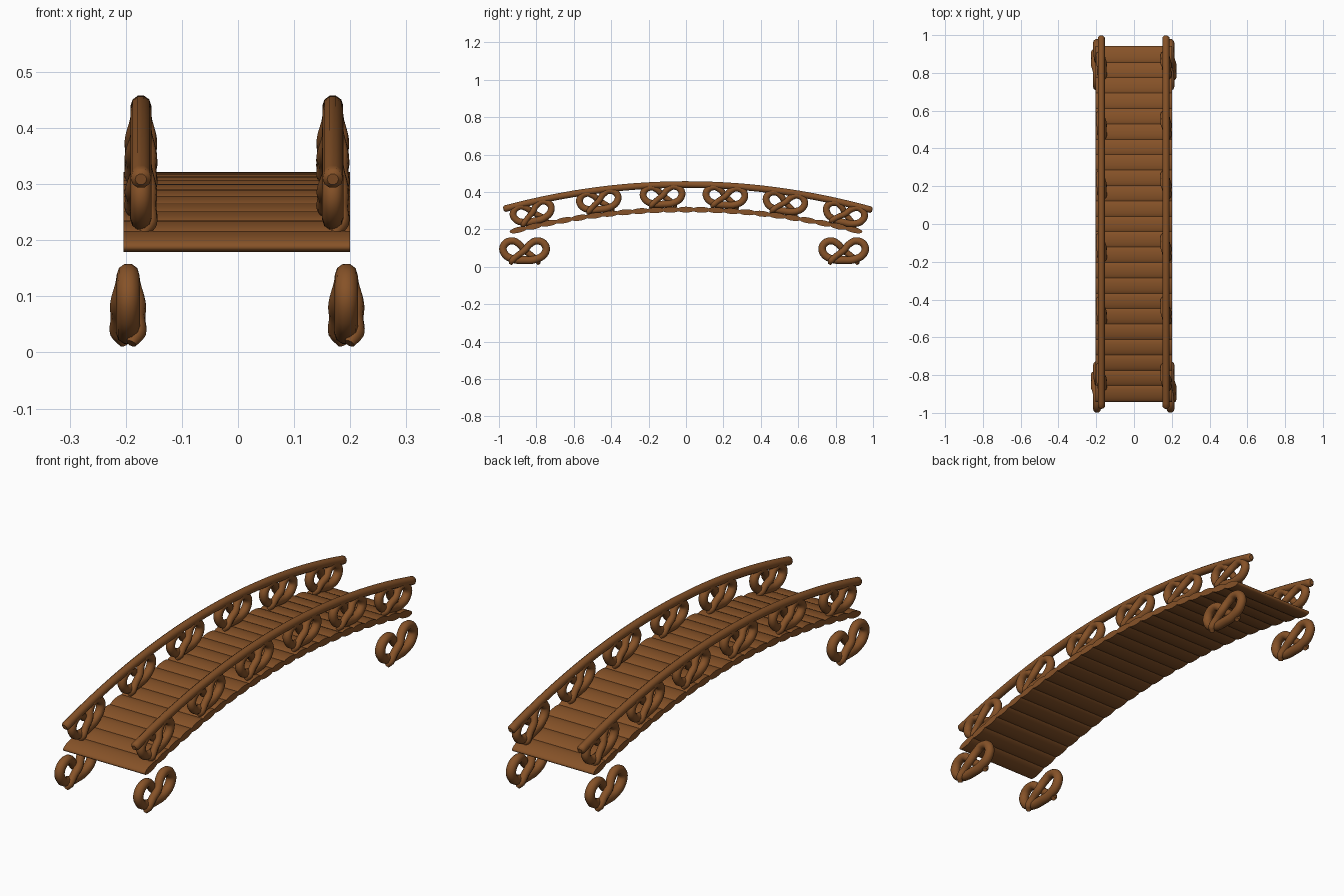
import bpy, math
from mathutils import Matrix

if "Cube" in bpy.data.objects:
    bpy.data.objects.remove(bpy.data.objects["Cube"])

# One baked brown for everything
brown = bpy.data.materials.new("baked brown")
brown.use_nodes = True
colour = (0.24, 0.085, 0.021, 1)
brown.diffuse_color = colour
brown.node_tree.nodes["Principled BSDF"].inputs["Base Color"].default_value = colour


def place(name, mesh, matrix=Matrix()):
    obj = bpy.data.objects.new(name, mesh)
    bpy.context.collection.objects.link(obj)
    obj.matrix_world = matrix
    return obj


def tube_mesh(name, points, radius, steps):
    """Bake a smooth round tube through (x, y, z, thickness) points."""
    curve = bpy.data.curves.new(name, "CURVE")
    curve.dimensions = "3D"
    curve.bevel_depth = radius
    curve.bevel_resolution = 3
    curve.resolution_u = steps
    curve.use_fill_caps = True
    spline = curve.splines.new("BEZIER")
    spline.bezier_points.add(len(points) - 1)
    for bp, (x, y, z, thick) in zip(spline.bezier_points, points):
        bp.co = (x, y, z)
        bp.radius = thick
        bp.handle_left_type = bp.handle_right_type = "AUTO"
    temp = place(name, curve)
    bpy.context.view_layer.update()
    graph = bpy.context.evaluated_depsgraph_get()
    mesh = bpy.data.meshes.new_from_object(temp.evaluated_get(graph))
    bpy.data.objects.remove(temp)
    bpy.data.curves.remove(curve)
    mesh.materials.clear()
    mesh.materials.append(brown)
    for face in mesh.polygons:
        face.use_smooth = len(face.vertices) < 5
    return mesh


def rail_height(y):
    return 0.44 - 0.138 * y * y


def deck_height(y):
    return 0.306 - 0.135 * y * y


# Twisted knot: half a strand (out-of-plane, along, up, thickness), turned for the other half
half = [(0, 0.06, -0.043, 1), (0, 0.108, -0.012, 1), (0, 0.112, 0.028, 1),
        (0, 0.07, 0.055, 0.95), (0.004, 0.03, 0.038, 0.9), (0.014, 0, 0.004, 0.85),
        (0.014, -0.035, -0.022, 0.8), (0.015, -0.066, -0.05, 0.8), (0.006, -0.076, -0.068, 0.45)]
other = [(-x, -y, z, t) for x, y, z, t in reversed(half)]
knot = tube_mesh("knot", other + [(0, 0, -0.048, 1.05)] + half, 0.021, 6)

# Handrails, with rounded ends
rail_points = []
for i in range(25):
    y = -0.968 + 1.956 * i / 24
    rail_points.append((0, y, rail_height(y), 1))
for end, step in ((0, -1), (-1, 1)):
    x, y, z, t = rail_points[end]
    tip = (x, y + step * 0.008, z - 0.002, 0.55)
    rail_points.insert(0 if end == 0 else len(rail_points), tip)
rail = tube_mesh("rail", rail_points, 0.0185, 3)

for side, rail_x, foot_x in (("right", -0.173, -0.196), ("left", 0.169, 0.193)):
    place(side + "_handrail", rail, Matrix.Translation((rail_x, 0, 0)))
    # Knots hanging below the handrail, leaning with the arch
    for i, y in enumerate((-0.82, -0.465, -0.125, 0.21, 0.53, 0.85)):
        lean = math.atan(-0.276 * y)
        place(f"{side}_railing_knot_{i + 1}", knot,
              Matrix.Translation((rail_x, y, rail_height(y) - 0.06))
              @ Matrix.Rotation(lean, 4, "X") @ Matrix.Scale(0.9, 4))
    # Knots under the ends of the deck
    for end, y in (("front", -0.863), ("back", 0.843)):
        place(f"{side}_{end}_foot", knot, Matrix.Translation((foot_x, y, 0.084)))

# Deck plank: flattened oval section drawn out across the bridge
sides = 20
verts = []
for x in (-0.202, 0.202):
    for k in range(sides):
        a = 2 * math.pi * k / sides
        verts.append((x, 0.049 * math.cos(a), 0.0155 * math.sin(a)))
faces = [(k, (k + 1) % sides, (k + 1) % sides + sides, k + sides) for k in range(sides)]
faces += [tuple(reversed(range(sides))), tuple(range(sides, 2 * sides))]
plank = bpy.data.meshes.new("plank")
plank.from_pydata(verts, [], faces)
plank.materials.append(brown)
for face in plank.polygons:
    face.use_smooth = len(face.vertices) == 4
for edge in plank.edges:
    a, b = edge.vertices
    if (a < sides) == (b < sides):
        edge.use_edge_sharp = True

# Planks following the arch
count = 23
for i in range(count):
    y = -0.895 + 1.79 * i / (count - 1)
    place(f"plank_{i + 1}", plank,
          Matrix.Translation((-0.002, y, deck_height(y)))
          @ Matrix.Rotation(math.atan(-0.27 * y), 4, "X"))
